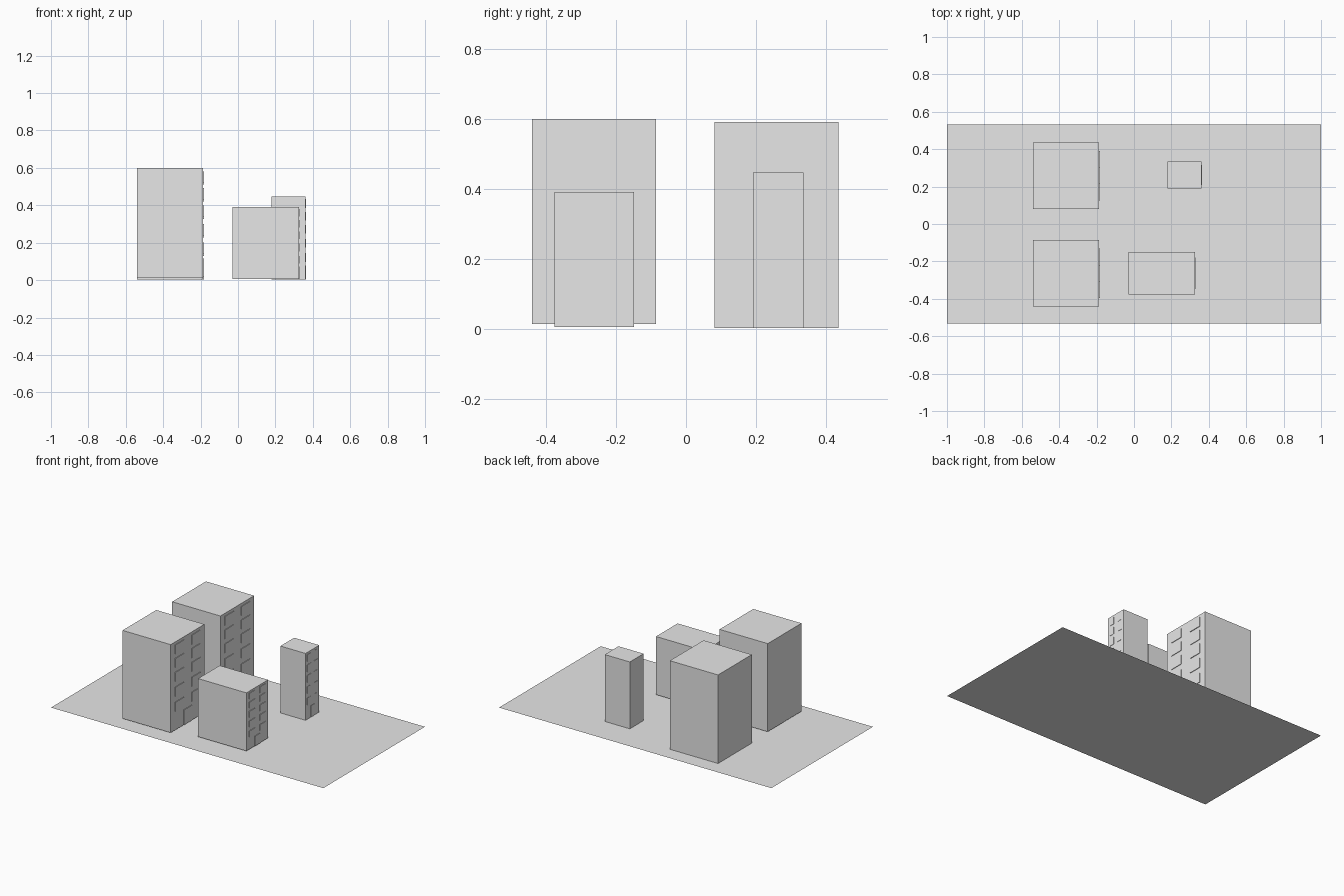
import bpy
import bmesh
from mathutils import Matrix, Vector

default = bpy.data.objects.get("Cube")
if default:
    bpy.data.objects.remove(default)

# One plain grey for the whole block
grey = bpy.data.materials.new("plain_grey")
grey.use_nodes = True
colour = (0.8, 0.8, 0.8, 1)
grey.diffuse_color = colour
grey.node_tree.nodes["Principled BSDF"].inputs["Base Color"].default_value = colour


def finish(name, bm):
    mesh = bpy.data.meshes.new(name)
    bm.to_mesh(mesh)
    bm.free()
    mesh.materials.append(grey)
    obj = bpy.data.objects.new(name, mesh)
    bpy.context.collection.objects.link(obj)
    return obj


def add_box(bm, low, high):
    low, high = Vector(low), Vector(high)
    place = Matrix.Translation((low + high) / 2) @ Matrix.Diagonal((*(high - low), 1))
    bmesh.ops.create_cube(bm, size=1, matrix=place)


# Ground sheet
bm = bmesh.new()
bmesh.ops.create_grid(bm, x_segments=1, y_segments=1, size=1,
                      matrix=Matrix.Diagonal((1, 0.533, 1, 1)))
finish("ground", bm)

# Facade layout as fractions of a building's width and height
FLOORS = (0.213, 0.384, 0.552, 0.71, 0.863)
WINDOW_HEIGHT = 0.105
COLUMNS = ((0.127, 0.381), (0.614, 0.87))
DOOR = (0.372, 0.628)
DOOR_HEIGHT = 0.172


def building(name, low, high, relief):
    """Plain block with raised windows and a door on its +x side."""
    bm = bmesh.new()
    add_box(bm, low, high)
    finish(name + "_walls", bm)
    depth, height = high[1] - low[1], high[2] - low[2]

    def panel(bm, span, bottom, top):
        add_box(bm,
                (high[0] - relief, low[1] + span[0] * depth, low[2] + bottom * height),
                (high[0] + relief, low[1] + span[1] * depth, low[2] + top * height))

    bm = bmesh.new()
    for floor in FLOORS:
        for span in COLUMNS:
            panel(bm, span, floor, floor + WINDOW_HEIGHT)
    finish(name + "_windows", bm)

    bm = bmesh.new()
    panel(bm, DOOR, 0.002, DOOR_HEIGHT)
    finish(name + "_door", bm)


building("front_tower", (-0.54, -0.44, 0.015), (-0.186, -0.086, 0.6), 0.004)
building("back_tower", (-0.54, 0.081, 0.003), (-0.186, 0.435, 0.591), 0.004)
building("low_block", (-0.03, -0.376, 0.006), (0.325, -0.149, 0.392), 0.004)
building("slim_tower", (0.178, 0.191, 0.003), (0.362, 0.335, 0.447), 0.002)
